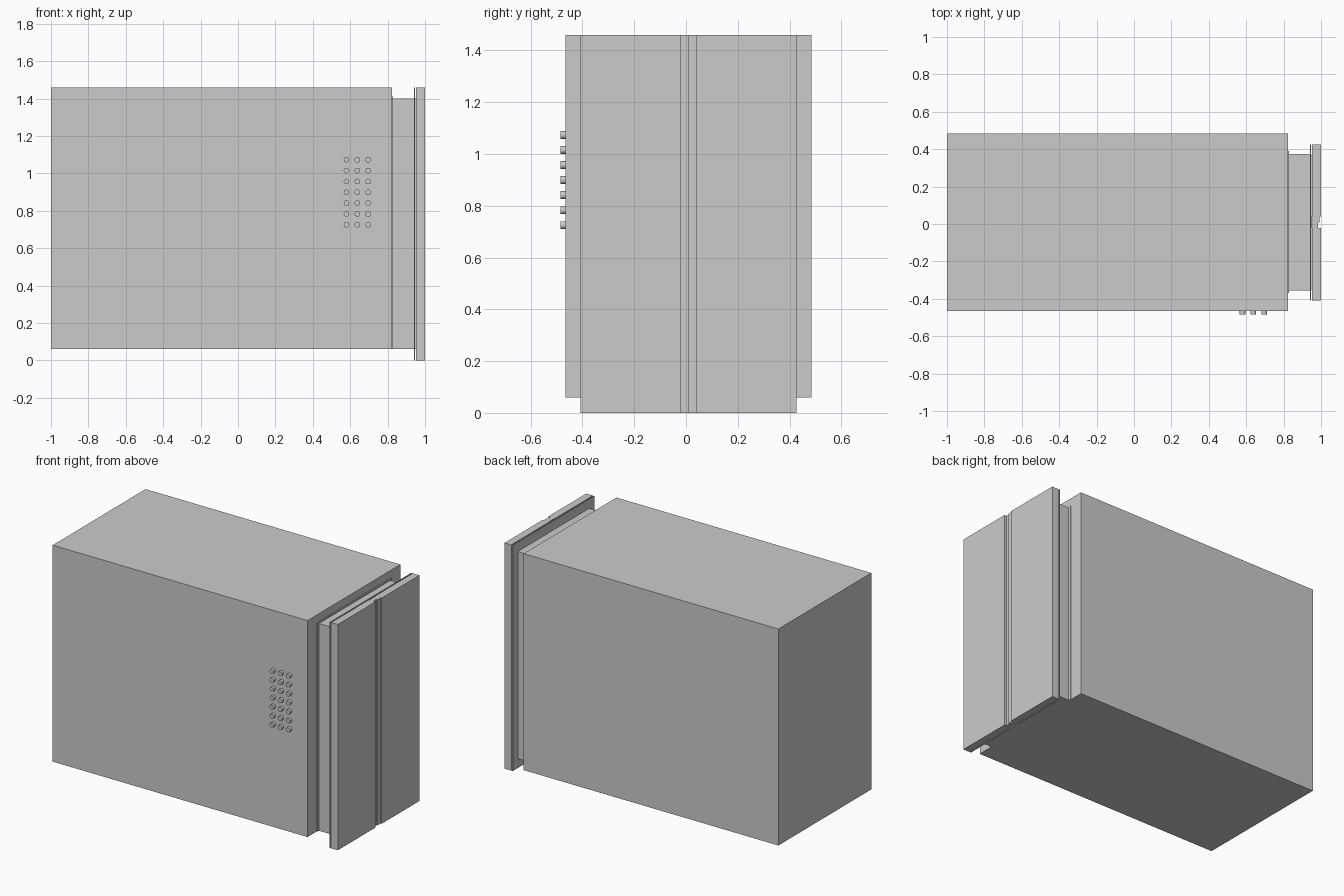
import bpy
import math

if "Cube" in bpy.data.objects:
    bpy.data.objects.remove(bpy.data.objects["Cube"])


def box(name, x, y, z):
    """Box from (min, max) ranges on each axis."""
    verts = [(a, b, c) for a in x for b in y for c in z]
    faces = [(0, 1, 3, 2), (4, 6, 7, 5), (0, 4, 5, 1),
             (2, 3, 7, 6), (0, 2, 6, 4), (1, 5, 7, 3)]
    mesh = bpy.data.meshes.new(name)
    mesh.from_pydata(verts, [], faces)
    obj = bpy.data.objects.new(name, mesh)
    bpy.context.collection.objects.link(obj)
    return obj


# main cabinet and the stepped neck in front of the doors
box("cabinet", (-1.0, 0.823), (-0.465, 0.484), (0.06, 1.46))
box("neck_flange", (0.823, 0.828), (-0.37, 0.39), (0.06, 1.41))
box("neck", (0.828, 0.941), (-0.355, 0.375), (0.06, 1.40))

# thin backing panel tying the two doors to the neck
box("door_backing", (0.941, 0.946), (-0.408, 0.426), (0.0, 1.46))
box("door_spacer", (0.946, 0.952), (-0.35, 0.37), (0.06, 1.40))

# pair of doors with a recessed strip between them
for side, y in (("left", (-0.408, -0.022)), ("right", (0.04, 0.426))):
    box("door_" + side, (0.952, 1.0), y, (0.0, 1.46))
box("centre_strip_left", (0.955, 0.985), (-0.022, 0.007), (0.0, 1.46))
box("centre_strip_right", (0.955, 0.992), (0.007, 0.04), (0.0, 1.46))

# keypad of round buttons on the front side
for col in range(3):
    for row in range(7):
        bpy.ops.mesh.primitive_cylinder_add(
            vertices=16, radius=0.015, depth=0.028,
            location=(0.58 + 0.058 * col, -0.470, 0.725 + 0.058 * row),
            rotation=(math.pi / 2, 0, 0))
        bpy.context.object.name = "button"
        bpy.ops.object.shade_smooth_by_angle()
